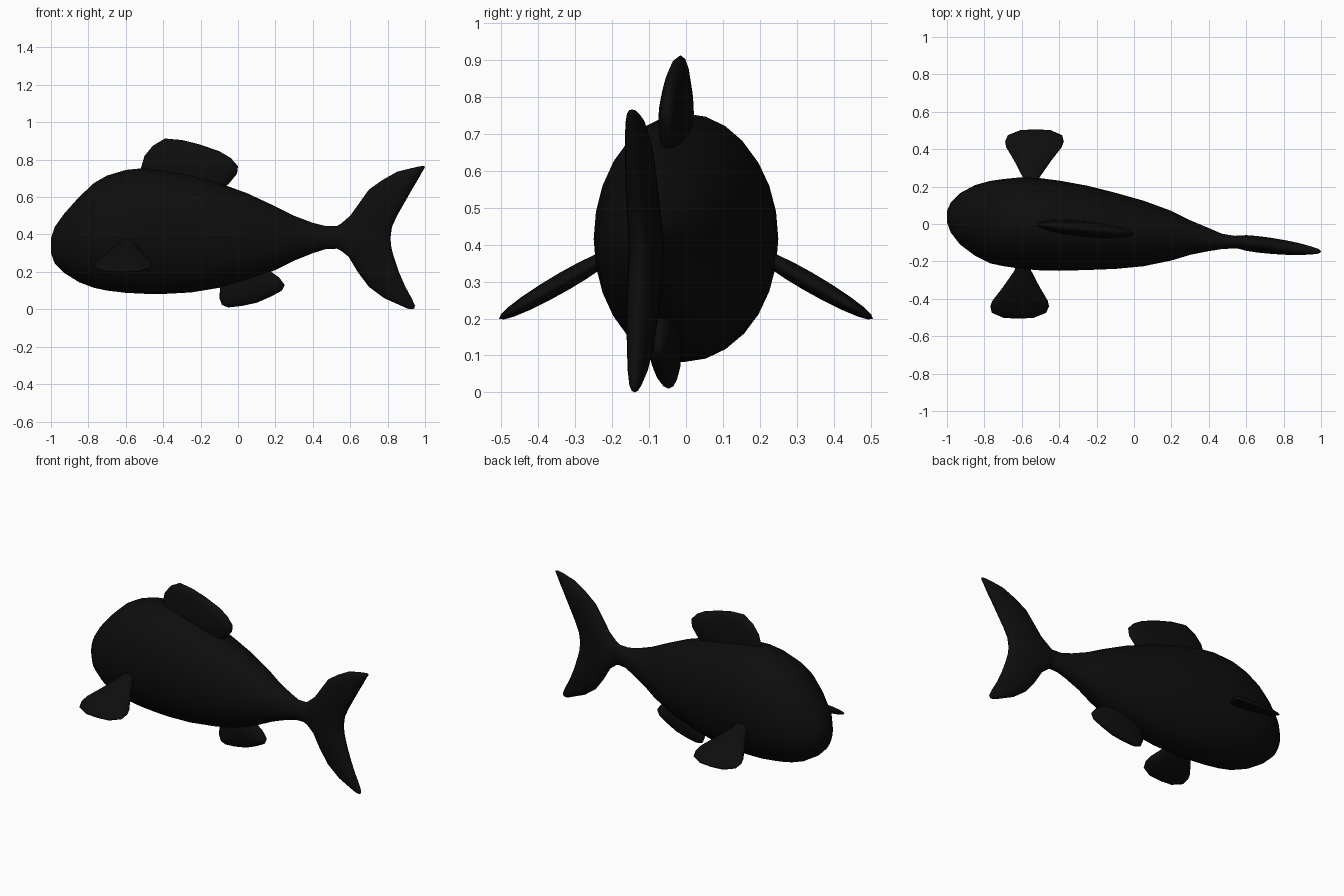
import bpy, bmesh, math
from mathutils import Vector

if "Cube" in bpy.data.objects:
    bpy.data.objects.remove(bpy.data.objects["Cube"])

black = bpy.data.materials.new("matte_black")
black.diffuse_color = (0.004, 0.004, 0.004, 1)
black.use_nodes = True
black.node_tree.nodes["Principled BSDF"].inputs["Base Color"].default_value = black.diffuse_color


def finish(name, bm):
    bmesh.ops.recalc_face_normals(bm, faces=bm.faces)
    mesh = bpy.data.meshes.new(name)
    bm.to_mesh(mesh)
    bm.free()
    mesh.materials.append(black)
    mesh.shade_smooth()
    ob = bpy.data.objects.new(name, mesh)
    bpy.context.scene.collection.objects.link(ob)
    return ob


def skin(name, loops, start, end):
    """Join equal-sized loops of points; close the ends with a point fan."""
    bm = bmesh.new()
    rings = [[bm.verts.new(p) for p in loop] for loop in loops]
    n = len(rings[0])
    for a, b in zip(rings, rings[1:]):
        for i in range(n):
            j = (i + 1) % n
            bm.faces.new((a[i], a[j], b[j], b[i]))
    for ring, tip in ((rings[0], start), (rings[-1], end)):
        v = bm.verts.new(tip)
        for i in range(n):
            bm.faces.new((ring[i], ring[(i + 1) % n], v))
    return finish(name, bm)


def pillow(name, outline, centre, half, place):
    """Lens-shaped fin: outline shrunk towards a centre while it thickens."""
    c = Vector(centre)
    rings = [(s * k) for s, k in ((-1, .3), (-1, .6), (-1, .82), (-1, .95), (1, 1),
                                  (1, .95), (1, .82), (1, .6), (1, .3))]
    loops = []
    for i, r in enumerate(rings):
        t = abs(r)
        h = half * math.sqrt(max(0, 1 - t * t)) * (-1 if i < 4 else 1)
        loops.append([place(*(c + (Vector(p) - c) * t), h) for p in outline])
    return skin(name, loops, place(c.x, c.y, -half), place(c.x, c.y, half))


# Body: x, top z, bottom z, max y, min y
body = [
    (-1.0, .38, .30, .07, .01), (-.98, .44, .245, .115, -.045),
    (-.93, .51, .195, .165, -.11), (-.85, .60, .145, .208, -.17),
    (-.77, .675, .115, .23, -.21), (-.70, .715, .10, .24, -.225),
    (-.60, .745, .088, .25, -.24), (-.50, .755, .083, .245, -.248),
    (-.40, .748, .082, .232, -.25), (-.25, .72, .09, .205, -.246),
    (-.10, .675, .115, .167, -.24), (.05, .62, .15, .125, -.226),
    (.20, .55, .21, .07, -.195), (.30, .50, .26, .02, -.165),
    (.40, .462, .30, -.022, -.145), (.47, .445, .322, -.052, -.134),
    (.53, .446, .324, -.062, -.131), (.58, .475, .298, -.068, -.133),
    (.64, .52, .24, -.085, -.13)]
loops = []
for x, top, bot, y1, y0 in body:
    loops.append([((x), (y1 + y0) / 2 + (y1 - y0) / 2 * math.cos(a),
                   (top + bot) / 2 + (top - bot) / 2 * math.sin(a))
                  for a in (math.tau * i / 28 for i in range(28))])
skin("body", loops, (-1.0, .04, .34), (.66, -.108, .38))

# Tail fin: z, front x, back x, half thickness
tail = [
    (.004, .905, .942, .008), (.02, .87, .946, .016), (.06, .78, .928, .026),
    (.12, .70, .895, .034), (.20, .64, .86, .041), (.28, .592, .833, .043),
    (.33, .53, .82, .044), (.38, .49, .815, .044), (.44, .53, .823, .044),
    (.50, .60, .85, .043), (.57, .65, .89, .041), (.64, .70, .93, .037),
    (.69, .77, .96, .032), (.735, .85, .985, .024), (.755, .93, .998, .016),
    (.764, .968, 1.0, .008)]


def tail_y(x):
    return -.09 - .115 * (x - .5)


loops = []
for z, xf, xb, h in tail:
    loop = []
    for i in range(20):
        a = math.tau * i / 20
        x = (xf + xb) / 2 + (xb - xf) / 2 * math.cos(a)
        loop.append((x, tail_y(x) + h * math.sin(a), z))
    loops.append(loop)
skin("tail_fin", loops, (.925, tail_y(.925), 0), (.988, tail_y(.988), .766))


# Back and belly fins follow the slanted midline of the body
def on_midline(x, z, h):
    return (x, -.028 - .095 * (x + .25) + h, z)


pillow("back_fin",
       [(-.50, .66), (-.52, .75), (-.50, .82), (-.455, .875), (-.39, .913),
        (-.30, .905), (-.20, .88), (-.10, .845), (-.04, .81), (0, .765),
        (-.005, .725), (-.05, .67), (-.15, .60), (-.35, .58)],
       (-.27, .71), .042, on_midline)
pillow("belly_fin",
       [(-.08, .19), (-.095, .12), (-.10, .06), (-.085, .022), (-.05, .01),
        (.02, .018), (.10, .035), (.18, .07), (.235, .10), (.25, .13),
        (.22, .17), (.17, .205), (.08, .24)],
       (.06, .14), .042, on_midline)

# Side fins: a symmetric fan, tilted down and out on each side
half_fan = [(.025, .17), (.045, .25), (.10, .34), (.148, .41), (.157, .44),
            (.145, .475), (.08, .502)]
fan = half_fan + [(0, .506)] + [(-u, v) for u, v in reversed(half_fan)]
for side, label in ((1, "rear"), (-1, "near")):
    def on_side(u, v, h, s=side):
        y = v + h * .5
        z = .35 - (v - .245) * .577 + h * .866
        return (-.572 + u + .09 * s * v, s * y, z)
    pillow("side_fin_" + label, fan, (0, .33), .026, on_side)
